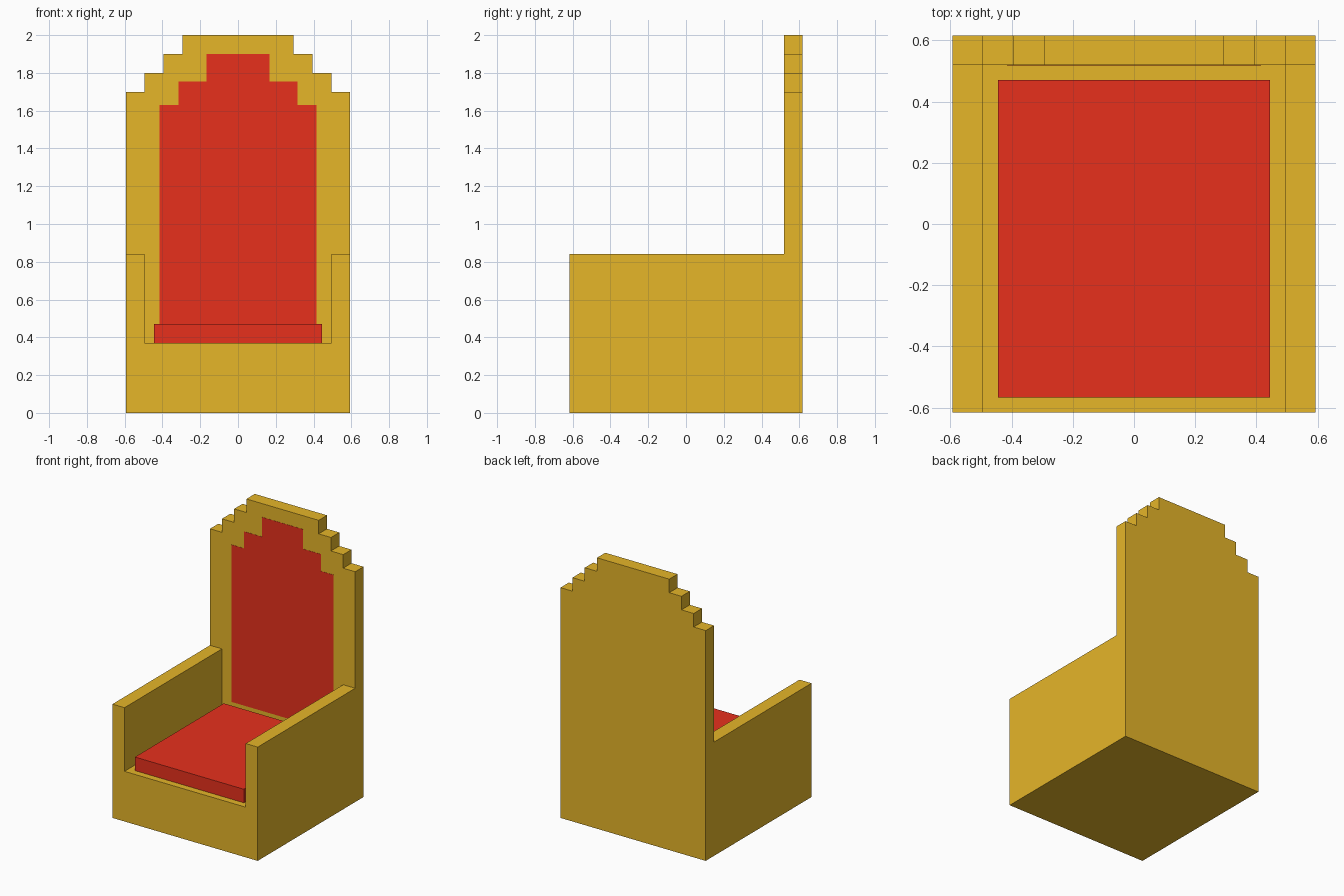
import bpy
import bmesh

if "Cube" in bpy.data.objects:
    bpy.data.objects.remove(bpy.data.objects["Cube"])


def material(name, colour):
    m = bpy.data.materials.new(name)
    m.diffuse_color = (*colour, 1.0)
    m.use_nodes = True
    m.node_tree.nodes["Principled BSDF"].inputs["Base Color"].default_value = m.diffuse_color
    return m


GOLD = material("gold", (0.791, 0.465, 0.022))
RED = material("red", (0.799, 0.030, 0.012))


def extrude_profile(name, half, y0, y1, mat):
    """Mirror the right half of an (x, z) outline and extrude it from y0 to y1."""
    outline = half + [(-x, z) for x, z in reversed(half)]
    bm = bmesh.new()
    face = bm.faces.new([bm.verts.new((x, y0, z)) for x, z in outline])
    ext = bmesh.ops.extrude_face_region(bm, geom=[face], use_keep_orig=True)
    verts = [g for g in ext["geom"] if isinstance(g, bmesh.types.BMVert)]
    bmesh.ops.translate(bm, verts=verts, vec=(0, y1 - y0, 0))
    bmesh.ops.recalc_face_normals(bm, faces=bm.faces)
    mesh = bpy.data.meshes.new(name)
    bm.to_mesh(mesh)
    bm.free()
    mesh.materials.append(mat)
    obj = bpy.data.objects.new(name, mesh)
    bpy.context.collection.objects.link(obj)
    return obj


W, D, BACK = 0.593, 0.617, 0.52

# Seat base with both armrests
extrude_profile("seat_and_arms",
                [(W, 0), (W, 0.84), (0.495, 0.84), (0.495, 0.37)],
                -D, BACK, GOLD)

# Tall backrest with stepped crown
steps = [(W, 0), (W, 1.7)]
for i in range(3):
    x = 0.495 - 0.1 * i
    steps += [(x, 1.7 + 0.1 * i), (x, 1.8 + 0.1 * i)]
extrude_profile("backrest", steps, BACK, D, GOLD)

# Stepped upholstery panel on the backrest
extrude_profile("back_panel",
                [(0.415, 0.47), (0.415, 1.63), (0.315, 1.63), (0.315, 1.755),
                 (0.168, 1.755), (0.168, 1.9)],
                BACK - 0.0015, BACK, RED)

# Seat cushion
extrude_profile("seat_cushion", [(0.445, 0.37), (0.445, 0.47)],
                -0.567, 0.47, RED)
